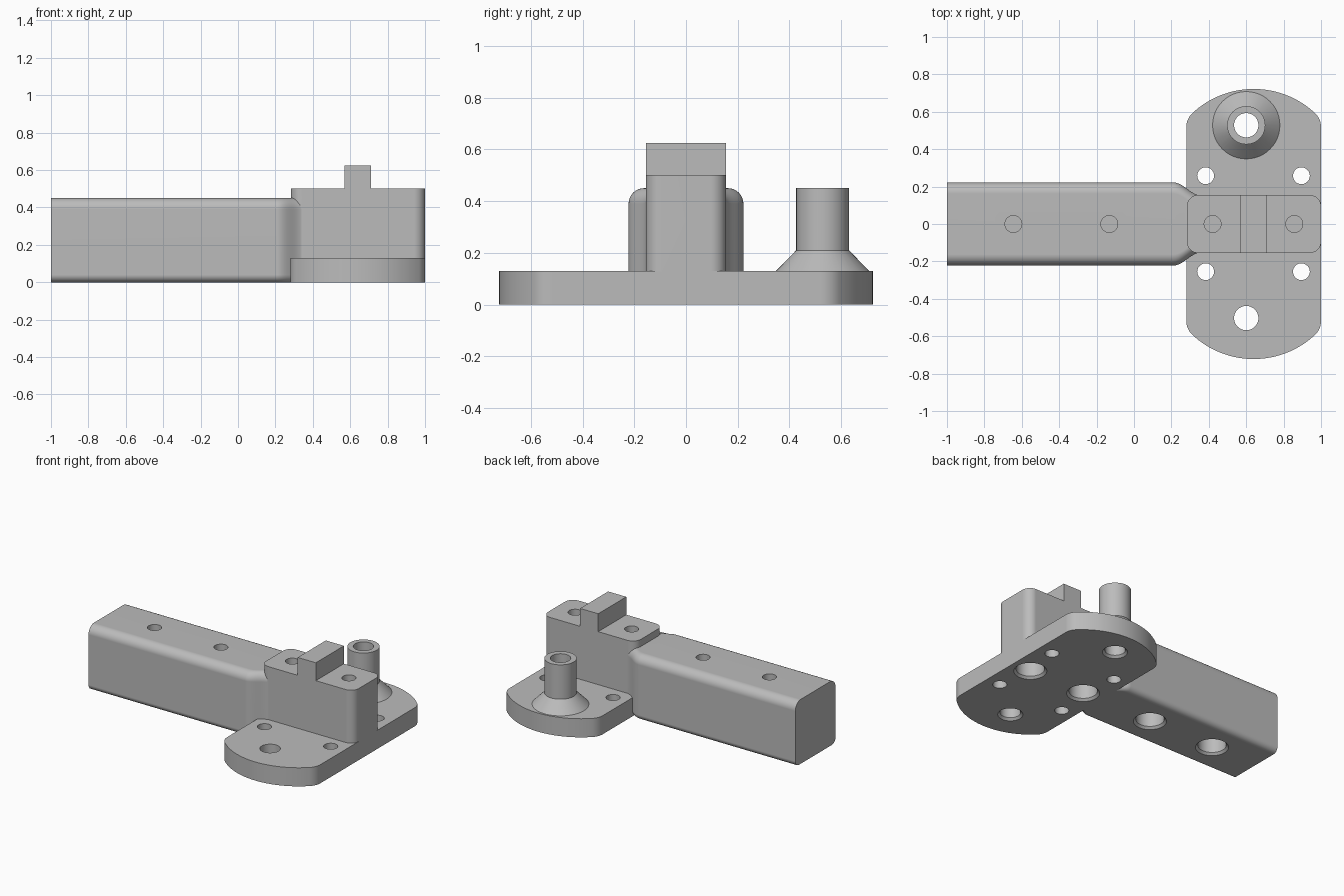
import bpy, bmesh
from math import sin, cos, pi, radians, atan2, sqrt

if "Cube" in bpy.data.objects:
    bpy.data.objects.remove(bpy.data.objects["Cube"], do_unlink=True)

GREY = (0.5, 0.5, 0.5, 1)
grey = bpy.data.materials.new("plain grey")
grey.use_nodes = True
grey.diffuse_color = GREY
grey.node_tree.nodes["Principled BSDF"].inputs["Base Color"].default_value = GREY


def loft(name, rings):
    """Skin a list of equal-length point rings and cap both ends."""
    bm = bmesh.new()
    loops = [[bm.verts.new(p) for p in ring] for ring in rings]
    n = len(loops[0])
    for a, b in zip(loops, loops[1:]):
        for i in range(n):
            j = (i + 1) % n
            bm.faces.new((a[i], a[j], b[j], b[i]))
    bm.faces.new(loops[0][::-1])
    bm.faces.new(loops[-1])
    bmesh.ops.recalc_face_normals(bm, faces=bm.faces)
    mesh = bpy.data.meshes.new(name)
    bm.to_mesh(mesh)
    bm.free()
    mesh.materials.append(grey)
    obj = bpy.data.objects.new(name, mesh)
    bpy.context.collection.objects.link(obj)
    return obj


def arc(cx, cy, r, start, end, steps):
    angles = [start + (end - start) * i / steps for i in range(steps + 1)]
    return [(cx + r * cos(a), cy + r * sin(a)) for a in angles]


def prism(name, outline, z0, z1):
    return loft(name, [[(x, y, z) for x, y in outline] for z in (z0, z1)])


def turned(name, x, y, profile, steps=48):
    """Round part from (radius, height) pairs."""
    return loft(name, [[(px, py, z) for px, py in arc(x, y, r, 0, 2 * pi, steps)[:-1]]
                       for r, z in profile])


def rounded_rect(x0, x1, y0, y1, low, high):
    """Rectangle with one radius for its lower corners and one for its upper."""
    return (arc(x1 - high, y1 - high, high, 0, pi / 2, 8)
            + arc(x0 + high, y1 - high, high, pi / 2, pi, 8)
            + arc(x0 + low, y0 + low, low, pi, 1.5 * pi, 8)
            + arc(x1 - low, y0 + low, low, 1.5 * pi, 2 * pi, 8))


def combine(target, other, operation):
    mod = target.modifiers.new(operation, "BOOLEAN")
    mod.operation, mod.solver, mod.object = operation, "EXACT", other
    bpy.context.view_layer.objects.active = target
    bpy.ops.object.modifier_apply(modifier=mod.name)
    bpy.data.objects.remove(other, do_unlink=True)


# Base plate: bowed ends blended into straight sides
MID, HALF, BOW, BOW_Y, FILLET = 0.64, 0.36, 0.48, 0.242, 0.1
fx = HALF - FILLET
fy = BOW_Y + sqrt((BOW - FILLET) ** 2 - fx ** 2)
blend = atan2(fy - BOW_Y, fx)
back = (arc(MID + fx, fy, FILLET, 0, blend, 8)
        + arc(MID, BOW_Y, BOW, blend, pi - blend, 32)[1:-1]
        + arc(MID - fx, fy, FILLET, pi - blend, pi, 8))
front = [(2 * MID - x, -y) for x, y in back]
bracket = prism("bracket_body", back + front, 0, 0.13)

# Raised block and its cross key
block = prism("block", rounded_rect(0.283, 1, -0.155, 0.155, 0.06, 0.06), 0.06, 0.5)
key = prism("key", [(0.57, -0.155), (0.71, -0.155), (0.71, 0.155), (0.57, 0.155)], 0.45, 0.625)

# Arm: rounded bar with an S-shaped neck into the block
stations = [(-1, 0.222)] + [(0.21 + 0.15 * i / 12, 0.187 + 0.035 * cos(pi * i / 12))
                            for i in range(13)]
arm = loft("arm", [[(x, y, z) for y, z in rounded_rect(-w, w, 0, 0.45, 0.04, 0.06)]
                   for x, w in stations])

# Hollow post on a conical foot
post = turned("post", 0.6, 0.528, [(0.18, 0.08), (0.18, 0.13), (0.102, 0.21), (0.102, 0.45)])

for part in (block, key, arm, post):
    combine(bracket, part, "UNION")

# Through holes: four screw holes and two chamfered pin holes
cutters = [turned("screw_hole", x, y, [(0.045, -0.1), (0.045, 0.2)], 32)
           for x in (0.383, 0.895) for y in (-0.255, 0.258)]
for y in (-0.503, 0.528):
    cutters.append(turned("pin_hole", 0.6, y, [(0.095, -0.015), (0.065, 0.015), (0.065, 0.6)]))

# Blind holes along the centre line: wide pockets below, narrow bores above
for x, top in ((-0.645, 0.45), (-0.132, 0.45), (0.42, 0.5), (0.857, 0.5)):
    cutters.append(turned("pocket", x, 0, [(0.12, -0.015), (0.09, 0.015), (0.09, 0.23)]))
    cutters.append(turned("bore", x, 0, [(0.045, 0.245), (0.045, top + 0.1)], 32))

for cutter in cutters:
    cutter.hide_render = True
    combine(bracket, cutter, "DIFFERENCE")

# Smooth curved faces while keeping machined edges crisp
bpy.ops.object.select_all(action="DESELECT")
bracket.select_set(True)
bpy.context.view_layer.objects.active = bracket
bpy.ops.object.shade_smooth_by_angle(angle=radians(28))
weighted = bracket.modifiers.new("weighted normals", "WEIGHTED_NORMAL")
weighted.keep_sharp = True
